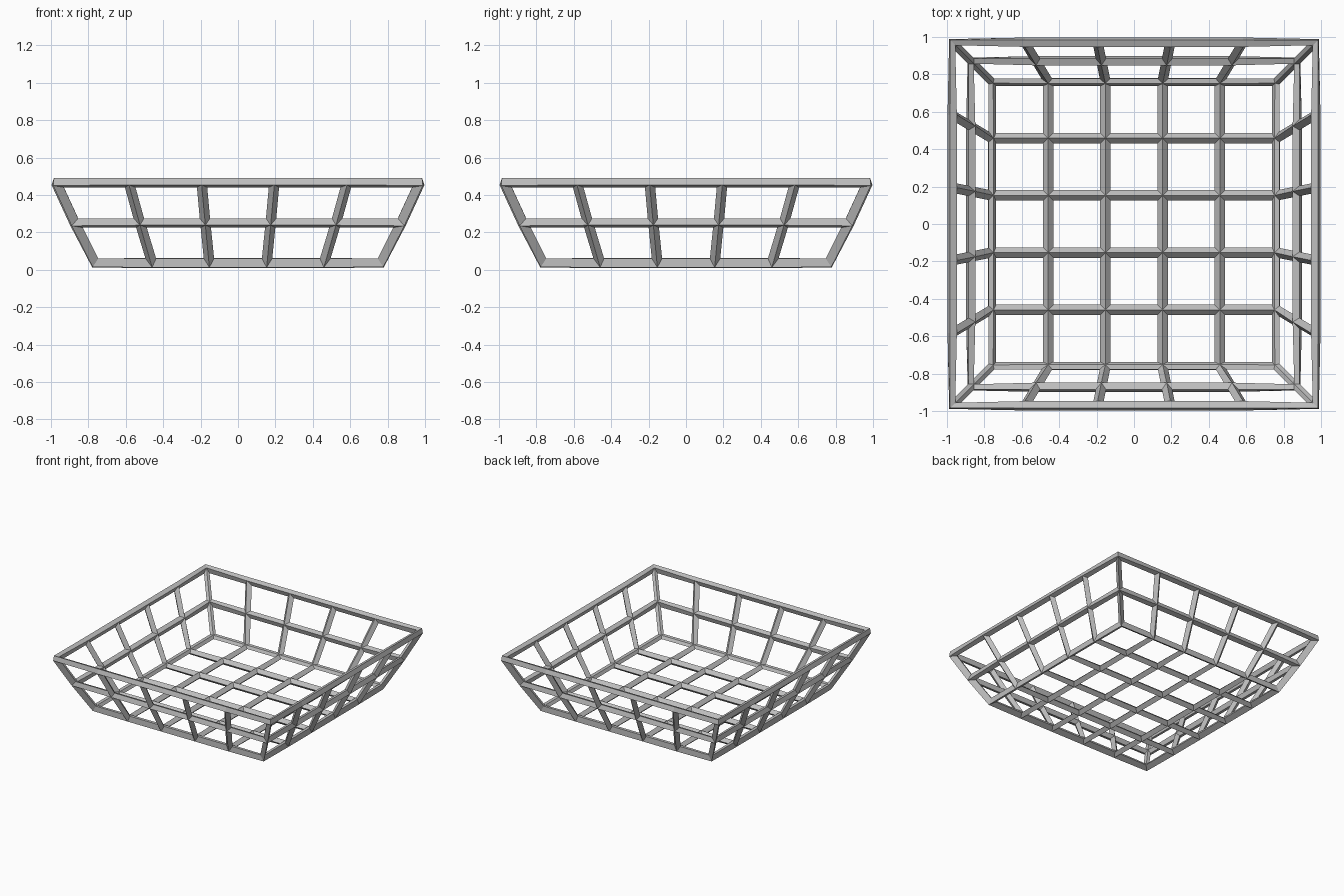
import bpy
import bmesh

cube = bpy.data.objects.get("Cube")
if cube:
    bpy.data.objects.remove(cube, do_unlink=True)

# Plain grey metal
metal = bpy.data.materials.new("grey_metal")
metal.use_nodes = True
grey = (0.52, 0.52, 0.52, 1.0)
metal.diffuse_color = grey
metal.node_tree.nodes["Principled BSDF"].inputs["Base Color"].default_value = grey

CELLS = 5
BASE = (0.765, 0.036)                      # half width, height
RINGS = [(0.873, 0.25), (0.972, 0.465)]    # middle ring, rim

# Basket floor: a square grid
bm = bmesh.new()
bmesh.ops.create_grid(bm, x_segments=CELLS, y_segments=CELLS, size=BASE[0])
for v in bm.verts:
    v.co.z = BASE[1]

# Flared walls: raise and widen the open border, ring by ring
width = BASE[0]
for half, height in RINGS:
    border = [e for e in bm.edges if e.is_boundary]
    new = bmesh.ops.extrude_edge_only(bm, edges=border)["geom"]
    for v in new:
        if isinstance(v, bmesh.types.BMVert):
            v.co.x *= half / width
            v.co.y *= half / width
            v.co.z = height
    width = half
bmesh.ops.recalc_face_normals(bm, faces=bm.faces)

mesh = bpy.data.meshes.new("wire_basket")
bm.to_mesh(mesh)
bm.free()
mesh.materials.append(metal)
basket = bpy.data.objects.new("wire_basket", mesh)
bpy.context.collection.objects.link(basket)

# Diamond-section bars along every edge
wire = basket.modifiers.new("bars", "WIREFRAME")
wire.thickness = 0.055
wire.offset = 0.0
wire.use_even_offset = True
wire.use_boundary = True
wire.use_replace = True
